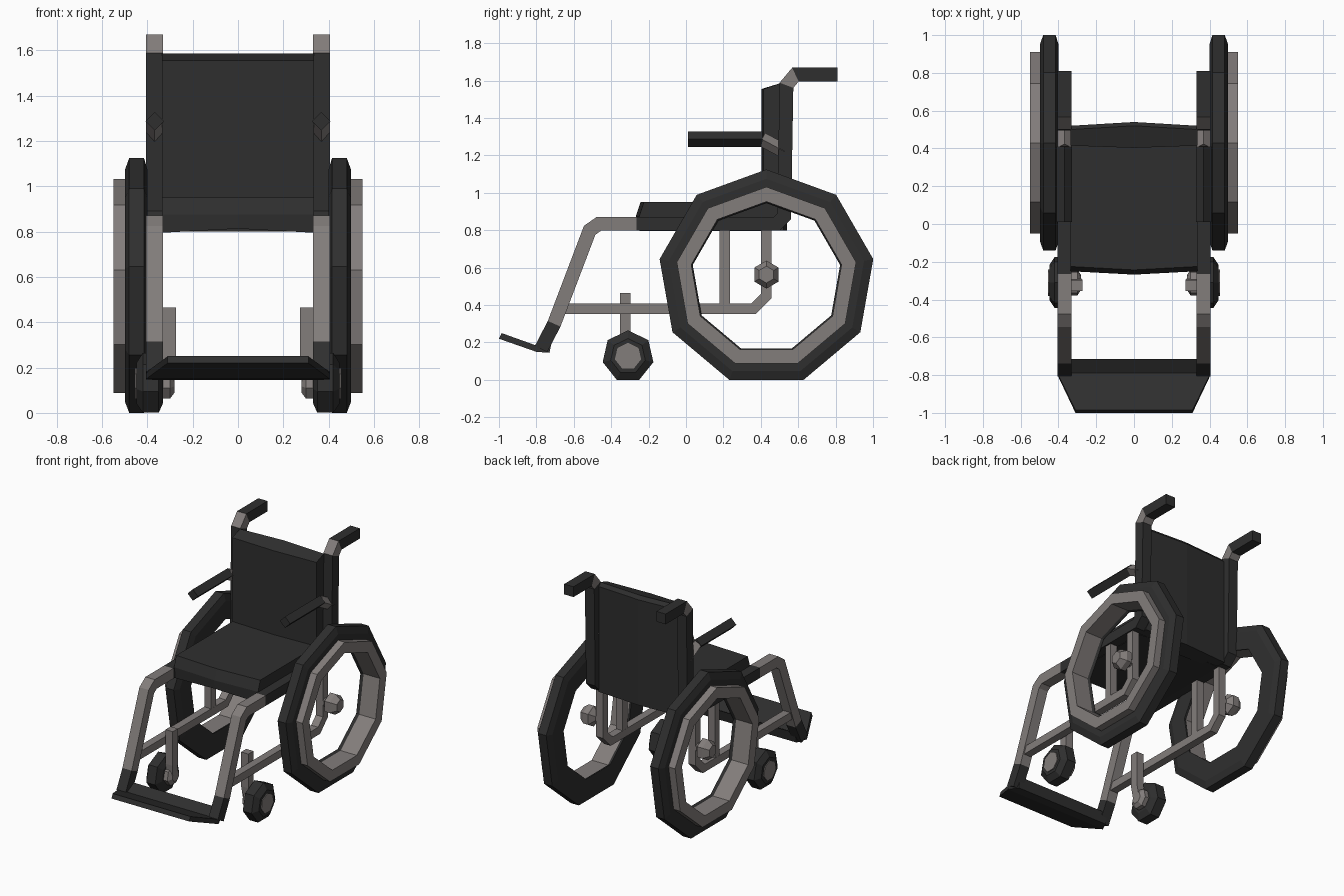
import bpy, bmesh, math
from mathutils import Vector

if "Cube" in bpy.data.objects:
    bpy.data.objects.remove(bpy.data.objects["Cube"])


def material(name, rgb):
    m = bpy.data.materials.new(name)
    m.diffuse_color = (*rgb, 1)
    m.use_nodes = True
    m.node_tree.nodes["Principled BSDF"].inputs["Base Color"].default_value = m.diffuse_color
    return m


MATS = [material("dark rubber", (0.028, 0.028, 0.028)),
        material("warm grey metal", (0.225, 0.205, 0.198))]
DARK, GREY = 0, 1


def loft(name, rings, mats, cyclic=False, mirror=True):
    """Join rings of points into a skin; mats gives one colour per span."""
    bm = bmesh.new()
    vs = [[bm.verts.new(p) for p in r] for r in rings]
    k, n = len(rings), len(rings[0])
    spans = k if cyclic else k - 1
    if isinstance(mats, int):
        mats = [mats] * spans
    for i in range(spans):
        a, b = vs[i], vs[(i + 1) % k]
        for j in range(n):
            f = bm.faces.new((a[j], a[(j + 1) % n], b[(j + 1) % n], b[j]))
            f.material_index = mats[i]
    if not cyclic:
        bm.faces.new(vs[0]).material_index = mats[0]
        bm.faces.new(vs[-1]).material_index = mats[-1]
    bmesh.ops.recalc_face_normals(bm, faces=bm.faces)
    me = bpy.data.meshes.new(name)
    bm.to_mesh(me)
    bm.free()
    for m in MATS:
        me.materials.append(m)
    ob = bpy.data.objects.new(name, me)
    bpy.context.collection.objects.link(ob)
    if mirror:
        ob.modifiers.new("mirror", 'MIRROR').use_mirror_merge = False
    return ob


def tube(name, path, half, mats, diamond=False):
    """Mitred four-sided tube along (x, y, z) points bending in the yz plane."""
    pts = [Vector(p) for p in path]
    rings = []
    for i, p in enumerate(pts):
        d0 = (p - pts[i - 1]).normalized() if i else None
        d1 = (pts[i + 1] - p).normalized() if i < len(pts) - 1 else None
        t = ((d0 or d1) + (d1 or d0)).normalized()
        up = Vector((0, -t.z, t.y)).normalized() * half / max(t.dot(d1 or d0), 0.5)
        side = Vector((half, 0, 0))
        if diamond:
            rings.append([p + side, p + up, p - side, p - up])
        else:
            rings.append([p + side + up, p - side + up, p - side - up, p + side - up])
    return loft(name, rings, mats)


def at_x(x, yz):
    return [(x, y, z) for y, z in yz]


def lathe(name, profile, y, z, sides, mat, closed):
    """Turn an (x, radius) profile about an axle along x, one corner on top."""
    def ring(x, r):
        return [(x, y + r * math.sin(a), z + r * math.cos(a))
                for a in (2 * math.pi * i / sides for i in range(sides))]
    return loft(name, [ring(*p) for p in profile], mat, cyclic=closed)


# Big wheels: tyre, rim and axle hub
WY, WZ = 0.43, 0.545
lathe("rear_tyre", [(.40, .40), (.40, .53), (.415, .58), (.48, .58), (.498, .53),
                    (.498, .46), (.408, .40)], WY, WZ, 9, DARK, True)
lathe("rear_rim", [(.404, .408), (.404, .45), (.49, .487), (.55, .487), (.55, .408)],
      WY, WZ, 9, GREY, True)
lathe("axle_hub", [(.36, .03), (.405, .03), (.435, .075), (.475, .075), (.515, .045)],
      WY, 0.563, 6, GREY, False)

# Small front casters with forks
CY, CZ = -0.31, 0.126
lathe("caster_tyre", [(.33, .09), (.35, .139), (.42, .139), (.448, .095)],
      CY, CZ, 7, DARK, False)
lathe("caster_hub", [(.28, .04), (.30, .07), (.454, .072)], CY, CZ, 7, GREY, False)
tube("caster_fork", [(.302, -.325, .465), (.302, -.325, .22), (.312, -.315, .12)],
     0.029, GREY)

# Main side frame: footrest leg, seat rail, back post and push handle
X = 0.368
tube("side_frame", at_x(X, [(-.775, .165), (-.705, .30), (-.515, .80), (-.465, .835),
                            (-.265, .835), (.485, .835), (.525, .875), (.537, 1.575),
                            (.585, 1.632), (.81, 1.632)]),
     0.037, [DARK, GREY, GREY, GREY, DARK, DARK, DARK, GREY, DARK])

# Lower rail and its upright
tube("lower_rail", at_x(X, [(-.66, .38), (.36, .38), (.43, .45), (.43, .83)]), 0.028, GREY)
tube("upright", at_x(X, [(.207, .36), (.207, .83)]), 0.027, GREY)

# Armrests and brackets
tube("armrest", at_x(X, [(.01, 1.287), (.41, 1.287)]), 0.041, DARK, True)
tube("armrest_bracket", at_x(X, [(.405, 1.287), (.53, 1.22)]), 0.038, GREY, True)

# Seat and backrest, both creased along the middle
def seat_section(x, bow):
    return at_x(x, [(-.245 - bow, .795 + bow), (-.25 - bow, .875), (-.225 - bow, .95),
                    (.45, .95), (.45, .795 + bow)])


loft("seat", [seat_section(-.335, 0), seat_section(0, .018), seat_section(.335, 0)],
     DARK, mirror=False)


def back_section(x, bow):
    return at_x(x, [(.415 - bow * .6, .80), (.415 - bow * .6, 1.555), (.50 + bow, 1.585),
                    (.52 + bow, 1.56), (.52 + bow, .80)])


loft("backrest", [back_section(-.335, 0), back_section(0, .02), back_section(.335, 0)],
     DARK, mirror=False)

# Footplate: narrow at the toe, full width at the heel
toe = [(-1.0, .22), (-.985, .25), (-.79, .18), (-.715, .22), (-.73, .145), (-.80, .15)]
rings = []
for s in (-1, 1):
    rings.append([(s * (.31 if y < -.9 else .405 if y < -.75 else .37), y, z)
                  for y, z in toe])
loft("footplate", rings, DARK, mirror=False)
